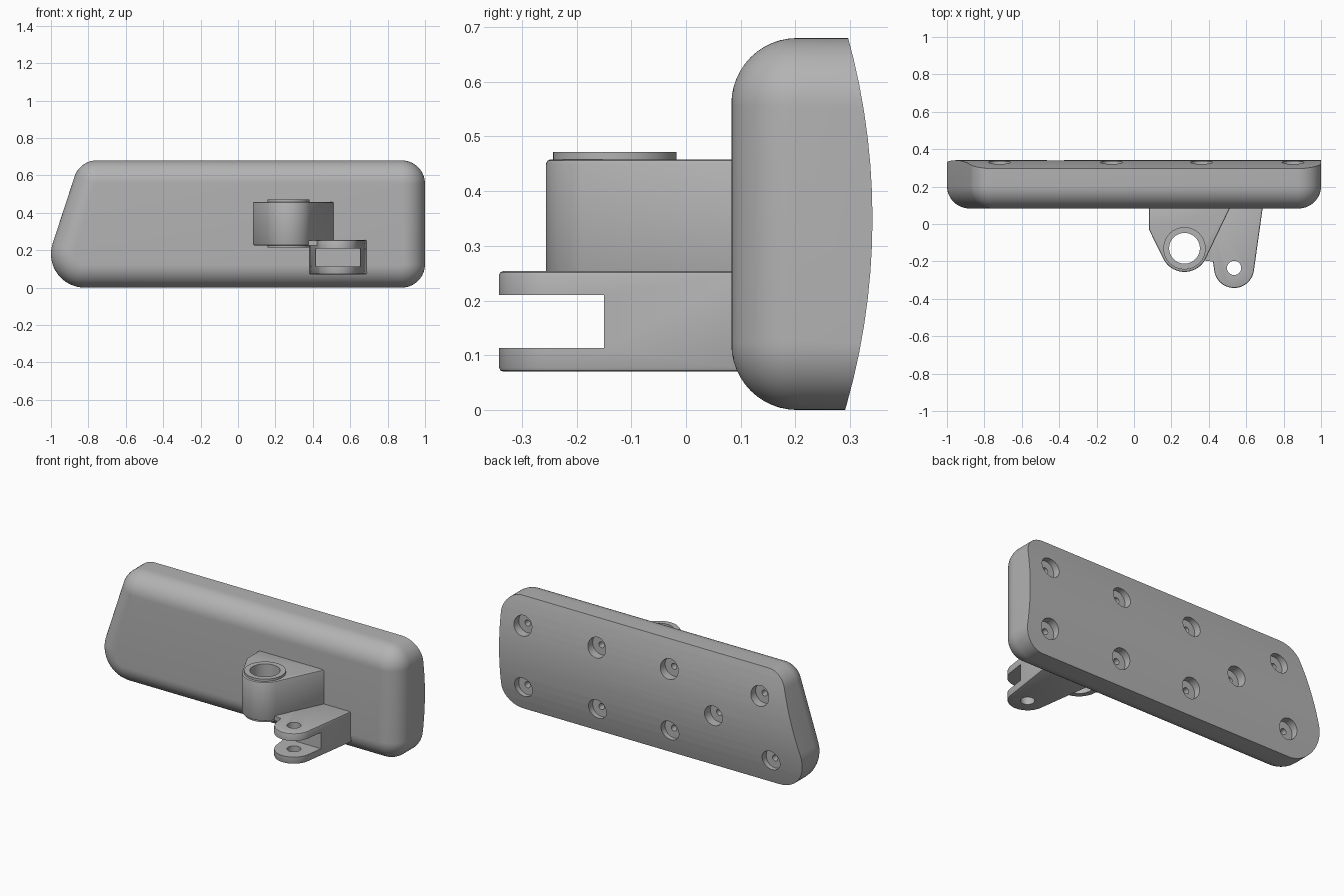
import bpy, bmesh, math
from mathutils import Vector, Matrix
from mathutils.geometry import convex_hull_2d

cube = bpy.data.objects.get("Cube")
if cube:
    bpy.data.objects.remove(cube, do_unlink=True)

grey = bpy.data.materials.new("plain grey")
grey.use_nodes = True
colour = (0.45, 0.45, 0.45, 1)
grey.diffuse_color = colour
grey.node_tree.nodes["Principled BSDF"].inputs["Base Color"].default_value = colour


def make_object(name, bm):
    bmesh.ops.recalc_face_normals(bm, faces=bm.faces)
    mesh = bpy.data.meshes.new(name)
    bm.to_mesh(mesh)
    bm.free()
    mesh.materials.append(grey)
    obj = bpy.data.objects.new(name, mesh)
    bpy.context.collection.objects.link(obj)
    return obj


def loft(name, rings):
    """Skin a stack of equal rings and cap both ends."""
    bm = bmesh.new()
    loops = [[bm.verts.new(p) for p in ring] for ring in rings]
    n = len(loops[0])
    for a, b in zip(loops, loops[1:]):
        for i in range(n):
            j = (i + 1) % n
            bm.faces.new((a[i], a[j], b[j], b[i]))
    bm.faces.new(loops[0])
    bm.faces.new(loops[-1])
    return make_object(name, bm)


def circle(cx, cy, r, n=64):
    return [Vector((cx + r * math.cos(math.tau * i / n),
                    cy + r * math.sin(math.tau * i / n))) for i in range(n)]


def prism(name, outline, z0, z1, chamfer=0):
    """Upright prism over the hull of an outline, with chamfered rims."""
    pts = [Vector(p) for p in outline]
    pts = [pts[i] for i in convex_hull_2d(pts)]
    obj = loft(name, [[(p[0], p[1], z) for p in pts] for z in (z0, z1)])
    if chamfer:
        mod = obj.modifiers.new("chamfer", "BEVEL")
        mod.width = chamfer
        mod.segments = 2
        mod.limit_method = "ANGLE"
        mod.angle_limit = math.radians(60)
        apply(obj, mod)
    return obj


def cylinder(name, centre, radius, length, axis, sides=48):
    bm = bmesh.new()
    turn = Vector((0, 0, 1)).rotation_difference(Vector(axis)).to_matrix().to_4x4()
    bmesh.ops.create_cone(bm, cap_ends=True, segments=sides, radius1=radius, radius2=radius,
                          depth=length, matrix=Matrix.Translation(centre) @ turn)
    return make_object(name, bm)


def activate(obj):
    bpy.ops.object.select_all(action="DESELECT")
    bpy.context.view_layer.objects.active = obj
    obj.select_set(True)


def apply(obj, mod):
    activate(obj)
    bpy.ops.object.modifier_apply(modifier=mod.name)


def boolean(obj, cutter, operation="DIFFERENCE"):
    mod = obj.modifiers.new("cut", "BOOLEAN")
    mod.object = cutter
    mod.operation = operation
    mod.solver = "EXACT"
    apply(obj, mod)
    bpy.data.objects.remove(cutter, do_unlink=True)


# Padded plate: corner circles (x, z, radius, start angle, end angle)
corners = [(0.875, 0.125, 0.125, -90, 0), (0.875, 0.555, 0.125, 0, 90),
           (-0.755, 0.555, 0.125, 90, 162.6), (-0.82, 0.18, 0.18, 162.6, 270)]


def plate_ring(inset, y, steps=16):
    ring = []
    for cx, cz, r, a0, a1 in corners:
        for i in range(steps + 1):
            a = math.radians(a0 + (a1 - a0) * i / steps)
            ring.append((cx + (r - inset) * math.cos(a), y, cz + (r - inset) * math.sin(a)))
    return ring


fillet = 0.12
front = 0.083
rings = []
for i in range(13):
    a = math.pi / 2 * i / 12
    rings.append(plate_ring(fillet * (1 - math.sin(a)), front + fillet * (1 - math.cos(a))))
rings.append(plate_ring(0, 0.45))
plate = loft("padded_plate", rings)

# Gently arched back face
arch = 1.25
boolean(plate, cylinder("arch_cutter", (0, 0.341 - arch, 0.35), arch, 3, (1, 0, 0), 160),
        "INTERSECT")

# Counterbored pockets in the back
pockets = [(x, z) for x in (0.85, 0.36, -0.12) for z in (0.145, 0.515)]
pockets += [(-0.72, 0.515), (-0.79, 0.145), (-0.42, 0.32)]
for x, z in pockets:
    boolean(plate, cylinder("pocket_cutter", (x, 0.37, z), 0.059, 0.17, (0, 1, 0), 32))
    boolean(plate, cylinder("pilot_cutter", (x, 0.27, z), 0.018, 0.13, (0, 1, 0), 16))

# Pivot housing with a raised bush through it
bush_x, bush_y = 0.27, -0.13
housing = prism("pivot_housing", circle(bush_x, bush_y, 0.126)
                + [(0.08, -0.03), (0.08, 0.1), (0.52, 0.1)], 0.225, 0.458, 0.008)
bush = cylinder("pivot_bush", (bush_x, bush_y, 0.343), 0.113, 0.258, (0, 0, 1), 64)
for part in (housing, bush):
    boolean(part, cylinder("bore_cutter", (bush_x, bush_y, 0.34), 0.082, 1, (0, 0, 1), 64))

# Forked lug with a cross hole
lug_x, lug_y = 0.535, -0.235
fork = prism("forked_lug", circle(lug_x, lug_y, 0.107) + [(0.38, 0.1), (0.69, 0.1)],
             0.07, 0.254, 0.008)
slot = prism("slot_cutter", [(0.2, -0.5), (0.9, -0.5), (0.9, -0.15), (0.2, -0.15)], 0.113, 0.21)
boolean(fork, slot)
boolean(fork, cylinder("pin_cutter", (lug_x, lug_y, 0.2), 0.038, 1, (0, 0, 1), 32))

# Web joining the housing to the lug
web = prism("joining_web", [(0.375, -0.195), (0.45, -0.205), (0.5, 0.1), (0.38, 0.1)],
            0.226, 0.253)

for obj in (plate, housing, bush, fork, web):
    activate(obj)
    bpy.ops.object.shade_smooth_by_angle(angle=math.radians(30))
